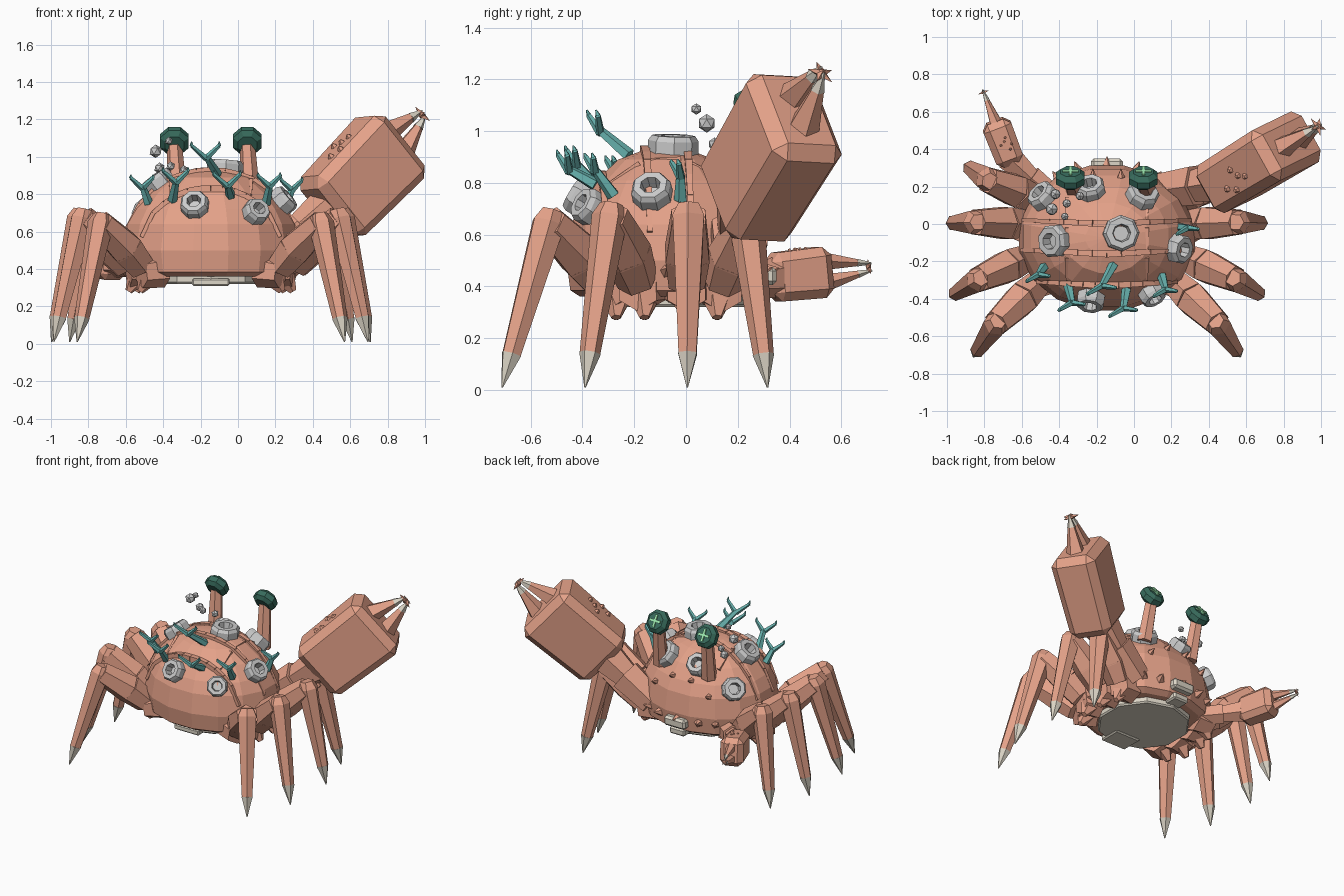
import bpy, bmesh
from math import sin, cos, pi, radians, hypot
from mathutils import Vector as V, Matrix

if "Cube" in bpy.data.objects:
    bpy.data.objects.remove(bpy.data.objects["Cube"])

CX, CY, RX, RY = -0.145, -0.075, 0.48, 0.395      # shell centre and radii
PROFILE = [(0.86, 0.36), (0.96, 0.385), (1.0, 0.50), (0.95, 0.64), (0.86, 0.72),
           (0.70, 0.81), (0.48, 0.89), (0.24, 0.925), (0.0, 0.935)]


def material(name, rgb):
    m = bpy.data.materials.new(name)
    m.diffuse_color = (*rgb, 1)
    m.use_nodes = True
    m.node_tree.nodes["Principled BSDF"].inputs["Base Color"].default_value = m.diffuse_color
    return m


SHELL = material("salmon_shell", (0.78, 0.36, 0.25))
IVORY = material("ivory", (0.72, 0.67, 0.57))
CHALK = material("chalk", (0.83, 0.83, 0.80))
TEAL = material("teal_coral", (0.14, 0.45, 0.43))
DARK = material("eye_green", (0.04, 0.15, 0.11))
GLOW = material("pale_green", (0.35, 0.85, 0.45))


def finish(name, bm, mat=None):
    bmesh.ops.remove_doubles(bm, verts=bm.verts, dist=1e-5)
    bmesh.ops.recalc_face_normals(bm, faces=bm.faces)
    me = bpy.data.meshes.new(name)
    bm.to_mesh(me)
    bm.free()
    if mat:
        me.materials.append(mat)
    ob = bpy.data.objects.new(name, me)
    bpy.context.collection.objects.link(ob)
    return ob


def frame(origin, axis):
    return Matrix.Translation(origin) @ V(axis).to_track_quat('Z', 'Y').to_matrix().to_4x4()


def lathe(bm, rings, n, m, sx=1, sy=1):
    """Stack of (radius, height) rings, closed at both ends."""
    loops = [[bm.verts.new(m @ V((r * sx * cos(2 * pi * (i + .5) / n),
                                  r * sy * sin(2 * pi * (i + .5) / n), z)))
              for i in range(n)] if r > 0 else [bm.verts.new(m @ V((0, 0, z)))] * n
             for r, z in rings]
    for a, b in zip(loops, loops[1:]):
        for i in range(n):
            j = (i + 1) % n
            bm.faces.new(list(dict.fromkeys((a[i], a[j], b[j], b[i]))))
    for ring, (r, _) in zip((loops[0], loops[-1]), (rings[0], rings[-1])):
        if r > 0:
            bm.faces.new(ring)


def limb(bm, p, q, r1, r2, n=6):
    p, q = V(p), V(q)
    lathe(bm, [(r1, 0), (r2, (q - p).length)], n, frame(p, q - p))


def block(half, chamfer, m, taper=1):
    bm = bmesh.new()
    bmesh.ops.create_cube(bm, size=2)
    for v in bm.verts:
        k = taper if v.co.z < 0 else 1
        v.co = V((v.co.x * half[0] * k, v.co.y * half[1] * k, v.co.z * half[2]))
    bmesh.ops.bevel(bm, geom=bm.edges[:], offset=chamfer, segments=1, affect='EDGES')
    bm.transform(m)
    return bm


def surf(x, y):
    """Point on the upper shell above x, y."""
    s = min(hypot((x - CX) / RX, (y - CY) / RY), 0.999)
    for (s1, z1), (s2, z2) in zip(PROFILE[2:], PROFILE[3:]):
        if s >= s2:
            return V((x, y, z1 + (z2 - z1) * (s1 - s) / (s1 - s2)))


def normal(x, y):
    e = 0.03
    dx = surf(x + e, y) - surf(x - e, y)
    dy = surf(x, y + e) - surf(x, y - e)
    return dx.cross(dy).normalized()


# Domed carapace
bm = bmesh.new()
lathe(bm, PROFILE, 16, Matrix.Translation((CX, CY, 0)), RX, RY)
finish("carapace", bm, SHELL)

# Raised ridges over the carapace, tapered to both ends
bm = bmesh.new()
for y0 in (0.02, -0.14, -0.31):
    w = 0.96 * RX * (1 - ((y0 - CY) / RY) ** 2) ** 0.5
    pts = [surf(CX + w * t / 6, y0 - 0.02 + 0.02 * abs(t) / 6) for t in range(-6, 7)]
    rad = [0.026 - 0.002 * abs(t) for t in range(-6, 7)]
    for p, q, r1, r2 in zip(pts, pts[1:], rad, rad[1:]):
        limb(bm, p, q, r1, r2, 4)
for x0 in (-0.36, 0.07):
    for y0 in (0.08, -0.08, -0.24):
        limb(bm, surf(x0, y0 + 0.06), surf(x0, y0 - 0.06), 0.014, 0.006, 4)
finish("carapace_ridges", bm, SHELL)

# Small rim spikes around the face
bm = bmesh.new()
for deg in (0, 35, 55, 70, 90, 110, 125, 145, 180):
    a = radians(deg)
    d = V((cos(a), sin(a), 0))
    p = V((CX + RX * 0.93 * d.x, CY + RY * 0.95 * d.y, 0.46))
    limb(bm, p, p + d * 0.06 + V((0, 0, 0.01)), 0.034, 0.002, 5)
for x in (-0.36, -0.22, -0.07, 0.07):
    p = surf(x, 0.25)
    limb(bm, p, p + V((0, 0.045, 0.015)), 0.022, 0.002, 5)
finish("rim_spikes", bm, SHELL)

# Belly plate, tail flap and mouth plates
bm = bmesh.new()
lathe(bm, [(0.97, 0.32), (1, 0.33), (1, 0.375)], 10, Matrix.Translation((CX, CY, 0)), 0.31, 0.31)
finish("belly_plate", bm, IVORY)
finish("tail_flap", block((0.10, 0.08, 0.02), 0.008, Matrix.Translation((CX, -0.31, 0.33))), IVORY)
finish("mouth_plate", block((0.085, 0.035, 0.035), 0.015, Matrix.Translation((CX, 0.315, 0.44))), IVORY)
finish("lower_mouth_plate", block((0.06, 0.05, 0.025), 0.01, Matrix.Translation((CX, 0.265, 0.365))), IVORY)

# Walking legs: root, knee, foot given as offsets from the centre line
LEGS = [((0.32, -0.27, 0.38), (0.59, -0.53, 0.645), (0.715, -0.71, 0.01)),
        ((0.38, -0.16, 0.38), (0.685, -0.295, 0.67), (0.84, -0.39, 0.01)),
        ((0.38, 0.0, 0.38), (0.70, 0.01, 0.67), (0.852, 0.005, 0.01)),
        ((0.34, 0.12, 0.38), (0.635, 0.235, 0.645), (0.755, 0.315, 0.01))]
for side, label in ((1, "right"), (-1, "left")):
    for i, leg in enumerate(LEGS):
        root, knee, foot = (V((CX + side * p[0], p[1], p[2])) for p in leg)
        ankle = foot.lerp(knee, 0.2)
        hip, thigh = root.lerp(knee, 0.2), root.lerp(knee, 0.5)
        bm = bmesh.new()
        limb(bm, root + V((-side * 0.06, 0, 0.02)), hip + V((0, 0, -0.05)), 0.10, 0.085)
        limb(bm, hip + V((0, 0, -0.02)), thigh, 0.08, 0.098)
        limb(bm, thigh, knee, 0.098, 0.075)
        limb(bm, knee + (knee - ankle).normalized() * 0.05, knee, 0.045, 0.07)
        limb(bm, knee, ankle, 0.07, 0.04)
        limb(bm, root, root + V((side * 0.06, 0, -0.10)), 0.075, 0.02, 5)
        finish(f"{label}_leg_{i + 1}", bm, SHELL)
        bm = bmesh.new()
        limb(bm, ankle, foot, 0.042, 0.003)
        finish(f"{label}_leg_tip_{i + 1}", bm, IVORY)


# Claws: arm, chamfered palm, two fingers, bumps
def claw(label, shoulder, centre, axis, up, half, chamfer, reach, gap, close, fr, arm_r, star):
    a = V(axis).normalized()
    u = (V(up) - a * V(up).dot(a)).normalized()
    w = a.cross(u)
    c = V(centre)
    m = Matrix.Translation(c) @ Matrix((u, w, a)).transposed().to_4x4()
    finish(label + "_claw_palm", block(half, chamfer, m, 0.94), SHELL)
    bm, tips = bmesh.new(), bmesh.new()
    base = c - a * half[2] * 0.85
    s = V(shoulder)
    elbow = s.lerp(base, 0.55)
    limb(bm, s, elbow, arm_r * 0.85, arm_r, 6)
    limb(bm, elbow, base + a * 0.02, arm_r * 0.8, arm_r * 1.1, 6)
    end = c + a * half[2] * 0.95
    for k in (1, -1):
        f0, f1 = end + u * gap * k, end + a * reach + u * gap * close * k
        mid = f0.lerp(f1, 0.68)
        limb(bm, f0, mid, fr, fr * 0.42, 5)
        limb(tips, mid, f1, fr * 0.46, 0.004, 5)
    tip = end + a * reach * 0.93
    for i in range(5 if star else 0):
        d = u * cos(i * 2 * pi / 5) + w * sin(i * 2 * pi / 5)
        limb(bm, tip, tip + d * star, star * 0.35, 0.001, 4)
    b = half[0] * 0.11
    for i, j in ((-.3, .3), (0, -.2), (.25, .25), (-.1, .5), (.1, .1)):
        p = c + u * half[0] * 0.97 + a * half[2] * i + w * half[1] * j
        limb(bm, p - u * 0.01, p + u * b * 0.7, b, b * 0.4, 5)
    finish(label + "_claw_arm_and_fingers", bm, SHELL)
    finish(label + "_claw_tips", tips, IVORY)


claw("big", (0.14, 0.18, 0.46), (0.66, 0.325, 0.892), (0.64, 0.39, 0.66), (-0.66, -0.33, 0.66),
     (0.225, 0.155, 0.285), 0.05, 0.25, 0.075, 0.2, 0.065, 0.12, 0.055)
claw("small", (-0.42, 0.14, 0.40), (-0.70, 0.435, 0.445), (-0.36, 0.93, 0.10), (0, 0, 1),
     (0.10, 0.08, 0.125), 0.035, 0.185, 0.04, 0.35, 0.034, 0.075, 0.03)

# Barnacles standing on the shell
bm = bmesh.new()
for x, y, r in ((-0.07, -0.05, 0.098), (-0.42, -0.09, 0.09), (0.23, -0.13, 0.08), (-0.48, 0.14, 0.082),
                (-0.23, 0.18, 0.08), (0.04, 0.15, 0.09), (-0.23, -0.395, 0.078), (0.09, -0.365, 0.072)):
    lathe(bm, [(r, -0.03), (r, 0.035), (r * 0.85, 0.055), (r * 0.5, 0.055), (r * 0.42, 0.0)],
          8, frame(surf(x, y), normal(x, y)))
finish("barnacles", bm, CHALK)

# Bubbles drifting above the shell
bm = bmesh.new()
for x, y, z, r in ((-0.42, 0.16, 0.94, 0.03), (-0.44, 0.08, 1.03, 0.036), (-0.37, 0.04, 1.085, 0.022),
                   (-0.36, 0.11, 0.95, 0.025), (-0.29, 0.15, 0.93, 0.025)):
    bmesh.ops.create_icosphere(bm, subdivisions=1, radius=r, matrix=Matrix.Translation((x, y, z)))
finish("bubbles", bm, CHALK)

# Branching coral: base x, y, then fork x, y, z and branch size
bm = bmesh.new()
for bx, by, fx, fy, fz, k in ((-0.48, -0.23, -0.51, -0.27, 0.84, 0.8), (-0.35, -0.33, -0.33, -0.42, 0.87, 0.9),
                              (-0.11, -0.22, -0.17, -0.33, 1.0, 1.0), (-0.04, -0.35, -0.055, -0.45, 0.85, 0.95),
                              (0.15, -0.28, 0.17, -0.35, 0.85, 0.8), (0.25, -0.02, 0.29, -0.02, 0.83, 0.75)):
    b, f = surf(bx, by), V((fx, fy, fz))
    limb(bm, b, f, 0.027, 0.018, 5)
    for dx, dy in ((-0.078, -0.045), (0.07, -0.01)):
        e = f + V((dx, dy, 0.06)) * k
        limb(bm, f - V((0, 0, 0.008)), e, 0.018, 0.011, 5)
        limb(bm, e, e + V((0, -0.008, 0.022)) * k, 0.011, 0.003, 5)
finish("coral", bm, TEAL)

# Eye stalks with flattened eyes and a glowing cross
stalks, eyes, cross = bmesh.new(), bmesh.new(), bmesh.new()
for x in (-0.34, 0.05):
    limb(stalks, (x + 0.02, 0.19, 0.76), (x, 0.24, 1.06), 0.052, 0.042, 6)
    m = frame((x, 0.245, 1.085), (0, 0.85, 0.52))
    lathe(eyes, [(0.055, -0.042), (0.083, -0.02), (0.083, 0.018), (0.058, 0.042)], 8, m)
    for s in ((0.085, 0.016, 0.014), (0.016, 0.085, 0.014)):
        bmesh.ops.create_cube(cross, size=1, matrix=m @ Matrix.Translation((0, 0, 0.044)) @ Matrix.Diagonal((*s, 1)))
finish("eye_stalks", stalks, SHELL)
finish("eyes", eyes, DARK)
finish("eye_crosses", cross, GLOW)
